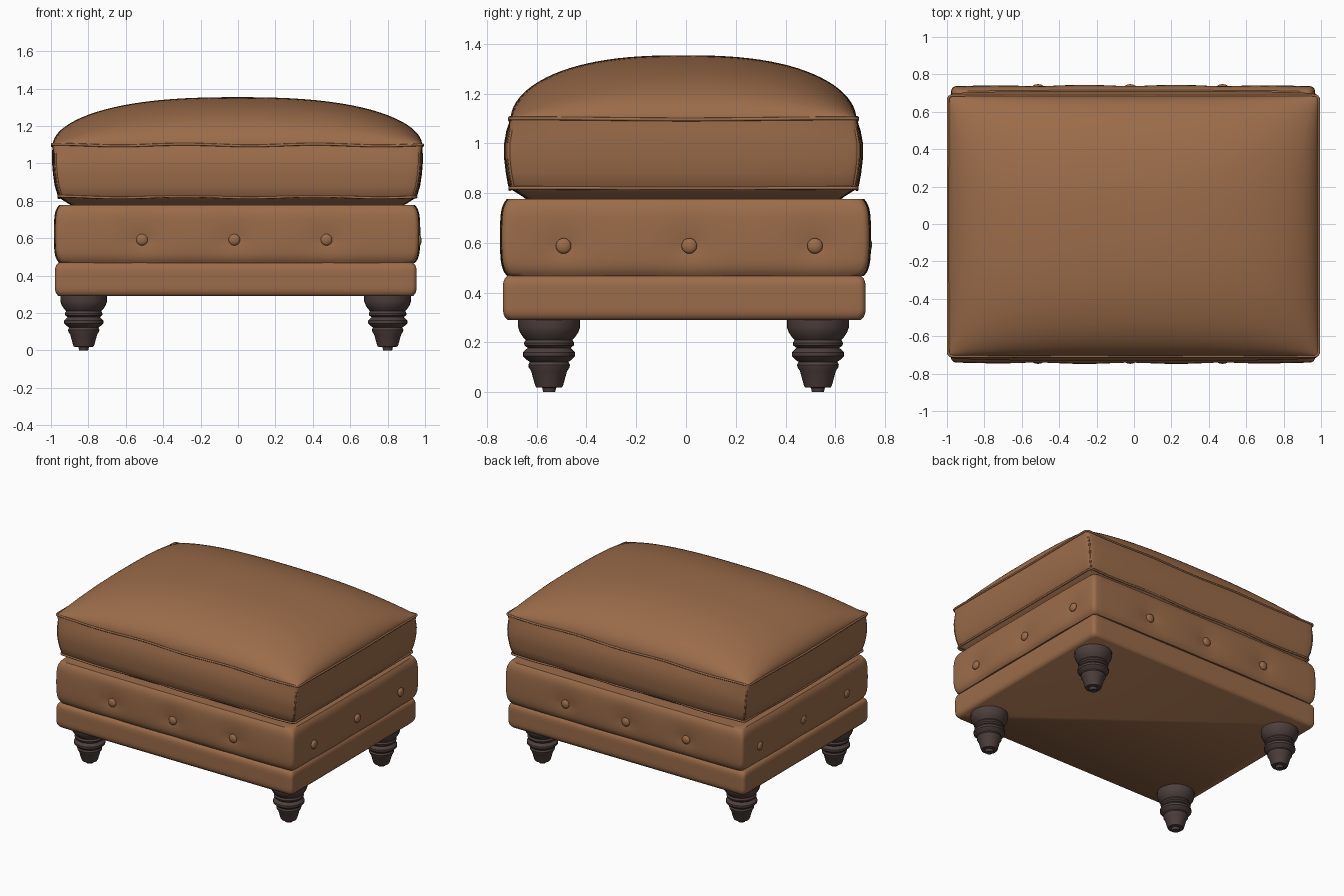
import bpy
import bmesh
from math import sin, cos, pi, exp
from mathutils import Vector

default_cube = bpy.data.objects.get("Cube")
if default_cube:
    bpy.data.objects.remove(default_cube, do_unlink=True)


def make_material(name, colour):
    material = bpy.data.materials.new(name)
    material.use_nodes = True
    material.diffuse_color = colour
    material.node_tree.nodes["Principled BSDF"].inputs["Base Color"].default_value = colour
    return material


leather = make_material("tan leather", (0.33, 0.15, 0.068, 1))
wood = make_material("dark wood", (0.075, 0.05, 0.046, 1))


def finish(bm, name, material, angle=40):
    bmesh.ops.recalc_face_normals(bm, faces=bm.faces)
    mesh = bpy.data.meshes.new(name)
    bm.to_mesh(mesh)
    bm.free()
    obj = bpy.data.objects.new(name, mesh)
    bpy.context.collection.objects.link(obj)
    mesh.materials.append(material)
    bpy.ops.object.select_all(action='DESELECT')
    obj.select_set(True)
    bpy.context.view_layer.objects.active = obj
    bpy.ops.object.shade_smooth_by_angle(angle=angle * pi / 180)
    return obj


def outline(half_x, half_y, z, radius=0.025, puff=0.0, centre=(0, 0), steps=40):
    """Rounded rectangle whose sides swell outward by puff at the middle."""
    points = []
    corners = [(1, 1), (-1, 1), (-1, -1), (1, -1)]
    inner_x, inner_y = half_x - radius, half_y - radius
    for i, (sx, sy) in enumerate(corners):
        for k in range(5):
            a = (i + k / 4) * pi / 2
            points.append(Vector((sx * inner_x + radius * cos(a),
                                  sy * inner_y + radius * sin(a), z)))
        nx, ny = corners[(i + 1) % 4]
        start = points[-1].copy()
        a = (i + 1) * pi / 2
        end = Vector((nx * inner_x + radius * cos(a), ny * inner_y + radius * sin(a), z))
        points += [start.lerp(end, k / steps) for k in range(1, steps)]
    for p in points:
        u, v = p.x / half_x, p.y / half_y
        p.x -= u * puff * abs(v) ** 4
        p.y -= v * puff * abs(u) ** 4
        p.x += centre[0]
        p.y += centre[1]
    return points


def circle(radius, z, centre, sides=28):
    return [Vector((centre[0] + radius * cos(2 * pi * k / sides),
                    centre[1] + radius * sin(2 * pi * k / sides), z)) for k in range(sides)]


def loft(rings):
    bm = bmesh.new()
    loops = [[bm.verts.new(p) for p in ring] for ring in rings]
    for low, high in zip(loops, loops[1:]):
        for k in range(len(low)):
            n = (k + 1) % len(low)
            bm.faces.new((low[k], low[n], high[n], high[k]))
    bm.faces.new(loops[0])
    bm.faces.new(loops[-1])
    return bm


def piping(name, points, radius=0.007, closed=False):
    curve = bpy.data.curves.new(name, 'CURVE')
    curve.dimensions = '3D'
    curve.bevel_depth = radius
    curve.bevel_resolution = 2
    curve.use_fill_caps = True
    spline = curve.splines.new('POLY')
    spline.points.add(len(points) - 1)
    for target, p in zip(spline.points, points):
        target.co = (*p, 1)
    spline.use_cyclic_u = closed
    curve.materials.append(leather)
    obj = bpy.data.objects.new(name, curve)
    bpy.context.collection.objects.link(obj)
    bpy.ops.object.select_all(action='DESELECT')
    obj.select_set(True)
    bpy.context.view_layer.objects.active = obj
    bpy.ops.object.convert(target='MESH')
    bpy.ops.object.shade_smooth_by_angle(angle=pi / 3)


# Turned legs
leg_profile = [(0.024, 0), (0.028, 0.018), (0.052, 0.02), (0.057, 0.03), (0.072, 0.085),
               (0.082, 0.1), (0.084, 0.11), (0.078, 0.122), (0.092, 0.132), (0.105, 0.145),
               (0.105, 0.16), (0.093, 0.172), (0.086, 0.178), (0.099, 0.188), (0.101, 0.198),
               (0.094, 0.21), (0.105, 0.222), (0.117, 0.24), (0.125, 0.262), (0.125, 0.3)]
for front_back, y in (("front", -0.55), ("back", 0.53)):
    for side, x in (("right", -0.825), ("left", 0.8)):
        finish(loft([circle(r, z, (x, y)) for r, z in leg_profile]),
               f"{front_back}_{side}_leg", wood, 35)

# Lower rail
rail_rings = []
for i in range(15):
    t = i / 14
    inset = 0.02 * abs(2 * t - 1) ** 6
    rail_rings.append(outline(0.967 - inset, 0.729 - inset, 0.29 + 0.18 * t,
                              centre=(-0.012, -0.007)))
finish(loft(rail_rings), "lower_rail", leather, 50)

# Padded band, dimpled around each button
band_centre = Vector((-0.005, -0.002, 0))
band_rings = []
for i in range(25):
    t = i / 24
    inset = 0.022 * abs(2 * t - 1) ** 6 - 0.006 * sin(pi * t)
    band_rings.append(outline(0.974 - inset, 0.74 - inset, 0.468 + 0.309 * t,
                              puff=0.008, centre=band_centre))
band = loft(band_rings)
buttons = []
for s in (-1, 1):
    for k in (-1, 0, 1):
        buttons.append((Vector((-0.02 + 0.493 * k, s * 0.746, 0.592)), Vector((0, s, 0))))
        buttons.append((Vector((s * 0.98, 0.013 + 0.505 * k, 0.588)), Vector((s, 0, 0))))
for vert in band.verts:
    shift = Vector()
    for place, out in buttons:
        distance = (vert.co - place).length
        shift -= out * (0.012 * exp(-(distance / 0.11) ** 2)
                        + 0.008 * exp(-(distance / 0.035) ** 2))
    vert.co += shift
finish(band, "padded_band", leather, 50)

# Upholstery buttons
for number, (place, out) in enumerate(buttons, 1):
    bm = bmesh.new()
    bmesh.ops.create_uvsphere(bm, u_segments=20, v_segments=12, radius=0.031)
    turn = out.to_track_quat('Z', 'Y')
    for vert in bm.verts:
        vert.co.z *= 0.5
        vert.co = turn @ vert.co + place - out * 0.014
    finish(bm, f"button_{number}", leather, 60)

# Cushion side wall with tucked underside
cushion_centre = (-0.003, -0.01)
cushion_profile = [(0.87, 0.62, 0.765), (0.905, 0.645, 0.785), (0.952, 0.693, 0.815),
                   (0.962, 0.705, 0.83), (0.977, 0.714, 0.88), (0.986, 0.721, 0.94),
                   (0.991, 0.721, 1.0), (0.991, 0.712, 1.05), (0.989, 0.696, 1.1)]
finish(loft([outline(hx, hy, z, puff=0.012 if z < 1.1 else 0, centre=cushion_centre)
             for hx, hy, z in cushion_profile]), "cushion_wall", leather, 50)


# Domed cushion top
def crown(u):
    return max(0, 1 - abs(u) ** 2.5) ** 0.52


columns, rows = 64, 48
bm = bmesh.new()
grid = []
for j in range(rows + 1):
    v = sin(pi * (j / rows - 0.5))
    line = []
    for i in range(columns + 1):
        u = sin(pi * (i / columns - 0.5))
        line.append(bm.verts.new((0.988 * u + cushion_centre[0], 0.695 * v + cushion_centre[1],
                                  1.098 + 0.256 * crown(u) * crown(v))))
    grid.append(line)
for j in range(rows):
    for i in range(columns):
        bm.faces.new((grid[j][i], grid[j][i + 1], grid[j + 1][i + 1], grid[j + 1][i]))
finish(bm, "cushion_top", leather, 60)

# Slightly wavy piped seams around the cushion
for name, hx, hy, z in (("upper_piping", 0.991, 0.698, 1.098),
                        ("lower_piping", 0.955, 0.697, 0.82)):
    seam = outline(hx, hy, z, centre=cushion_centre)
    for p in seam:
        p.z += 0.005 * sin(9 * p.x + 1) * cos(5 * p.y)
    piping(name, seam, closed=True)

# Upright corner seams on the cushion
for sx in (-1, 1):
    for sy in (-1, 1):
        path = [Vector((sx * (hx - 0.02) + cushion_centre[0],
                        sy * (hy - 0.02) + cushion_centre[1], z))
                for hx, hy, z in cushion_profile[2:]]
        piping(f"corner_seam_{'left' if sx > 0 else 'right'}_{'back' if sy > 0 else 'front'}",
               path, 0.006)
